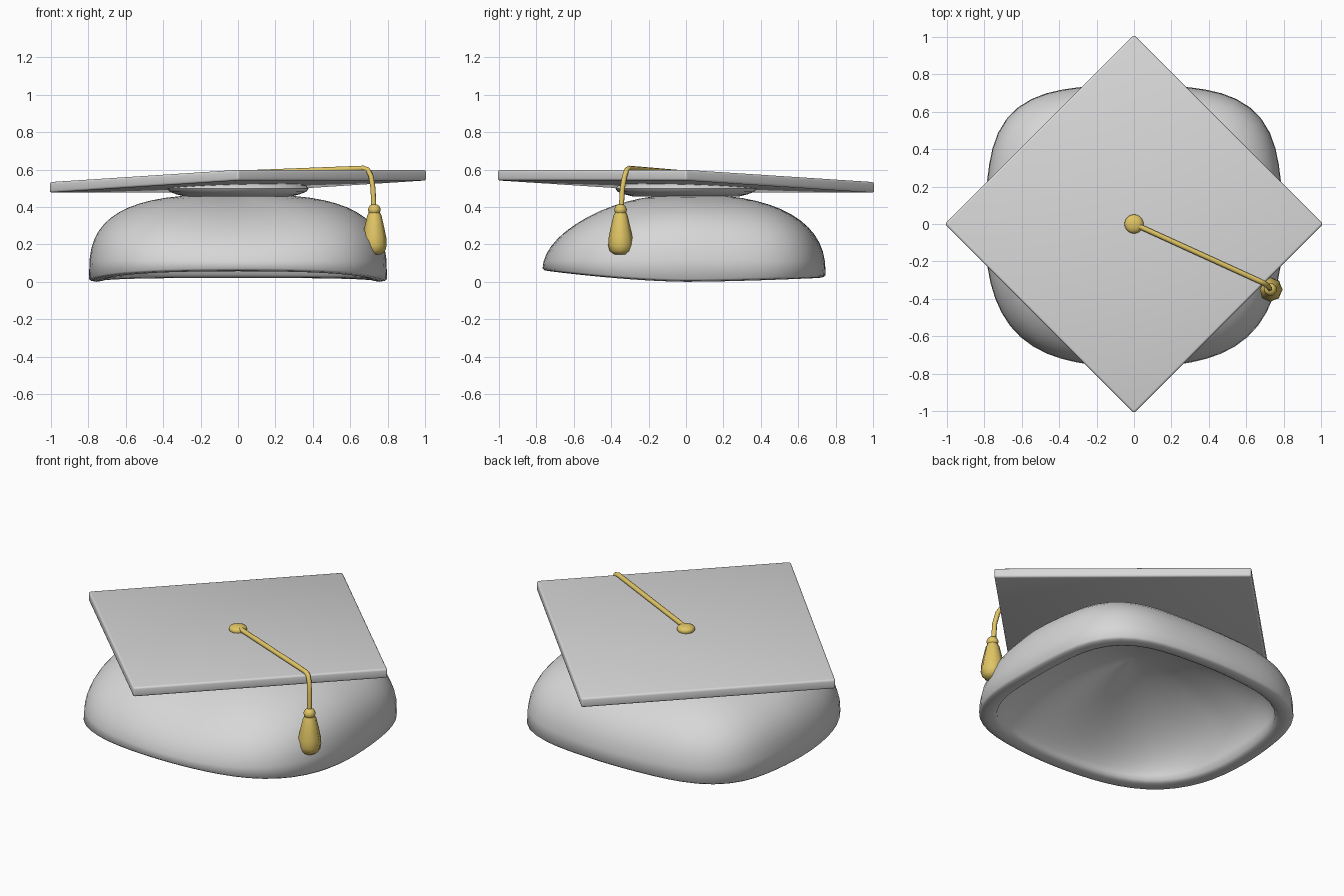
import bpy, bmesh, math
from mathutils import Matrix, Vector

cube = bpy.data.objects.get("Cube")
if cube:
    bpy.data.objects.remove(cube, do_unlink=True)


def material(name, rgb):
    mat = bpy.data.materials.new(name)
    mat.use_nodes = True
    mat.diffuse_color = (*rgb, 1)
    mat.node_tree.nodes["Principled BSDF"].inputs["Base Color"].default_value = (*rgb, 1)
    return mat


grey = material("light grey cloth", (0.68, 0.68, 0.68))
gold = material("gold thread", (0.75, 0.56, 0.13))


def finish(obj, angle=40):
    bpy.ops.object.select_all(action="DESELECT")
    obj.select_set(True)
    bpy.context.view_layer.objects.active = obj
    bpy.ops.object.shade_smooth_by_angle(angle=math.radians(angle))
    return obj


def add_mesh(name, bm, mat, angle=40):
    bmesh.ops.recalc_face_normals(bm, faces=bm.faces)
    mesh = bpy.data.meshes.new(name)
    bm.to_mesh(mesh)
    bm.free()
    mesh.materials.append(mat)
    obj = bpy.data.objects.new(name, mesh)
    bpy.context.collection.objects.link(obj)
    return finish(obj, angle)


def loft(name, rings, mat, angle=40):
    """Skin closed rings of points and cap both ends."""
    bm = bmesh.new()
    loops = [[bm.verts.new(p) for p in ring] for ring in rings]
    count = len(loops[0])
    for low, high in zip(loops, loops[1:]):
        for i in range(count):
            j = (i + 1) % count
            bm.faces.new((low[i], low[j], high[j], high[i]))
    bm.faces.new(loops[0])
    bm.faces.new(loops[-1])
    return add_mesh(name, bm, mat, angle)


def revolve(name, profile, mat, centre=(0, 0, 0), sides=32, flute=1.0, angle=60):
    """Turn (radius, z) points about an upright axis; flute pulls in every other side."""
    rings = []
    for radius, z in profile:
        ring = []
        for i in range(sides):
            a = math.tau * i / sides
            r = radius * (flute if i % 2 else 1)
            ring.append(Vector(centre) + Vector((r * math.cos(a), r * math.sin(a), z)))
        rings.append(ring)
    return loft(name, rings, mat, angle)


# Cap: hollow rounded-square dome, steeper at the sides than at the front
SIDES, STEPS, TOP = 64, 14, 0.467


def cap_point(a, t, scale, top, drop, fullness):
    c, s = math.cos(a), math.sin(a)
    if s < 0:
        depth, corner, slope, lift = 0.755, 2.9, 1.85, 0.055
    else:
        depth, corner, slope, lift = 0.735, 3.5, 2.45, 0.02
    corner = 3.2 + (corner - 3.2) * min(1, 2 * abs(s))
    reach = (abs(c / 0.785) ** corner + abs(s / depth) ** corner) ** (-1 / corner)
    reach += 0.012 * (abs(s) ** 20 + abs(c) ** 20)
    power = (3.0 + (slope - 3.0) * abs(s) ** 1.4) * fullness
    rim = 0.015 + lift * abs(reach * s / depth) ** 1.6 - drop
    r = reach * scale * math.cos(t) ** (2 / power)
    z = rim + (top - rim) * math.sin(t) ** (2 / power)
    return (r * c, r * s, z)


def cap_ring(step, scale, top=TOP, drop=0.0, fullness=1.0):
    t = math.radians(89.7) * step / STEPS
    return [cap_point(math.tau * i / SIDES, t, scale, top, drop, fullness)
            for i in range(SIDES)]


outer = [cap_ring(k, 1.0) for k in range(STEPS, -1, -1)]
lip = [cap_ring(0, scale, drop=drop)
       for scale, drop in ((0.985, 0.01), (0.95, 0.015), (0.91, 0.01))]
inner = [cap_ring(k, 0.885, TOP - 0.06, 0.0, 0.72) for k in range(STEPS + 1)]
loft("cap", outer + lip + inner, grey, 60)

# Padded disc between the cap and the board
revolve("board_support", [(0.28, 0.455), (0.33, 0.468), (0.365, 0.481), (0.378, 0.498),
                          (0.365, 0.515), (0.33, 0.525)], grey, sides=48)

# Square board, turned to a diamond and tilted towards the back left
TILT, BOARD_TOP, THICK = 0.0325, 0.566, 0.057
bm = bmesh.new()
bmesh.ops.create_cube(bm, size=1)
side = math.sqrt(2) + 0.016
bm.transform(Matrix.Rotation(math.pi / 4, 4, "Z") @ Matrix.Diagonal((side, side, THICK, 1)))
bmesh.ops.bevel(bm, geom=bm.edges[:], offset=0.012, segments=3, profile=0.5, affect="EDGES")
for v in bm.verts:
    v.co.z += BOARD_TOP - THICK / 2 + TILT * (v.co.x - v.co.y)
add_mesh("board", bm, grey)

# Button in the middle of the board
revolve("button", [(0.045, 0.56), (0.051, 0.574), (0.047, 0.586), (0.03, 0.595),
                   (0.01, 0.598)], gold, sides=20)

# Cord running over the board edge and down to the tassel
curve = bpy.data.curves.new("cord", "CURVE")
curve.dimensions = "3D"
curve.bevel_depth = 0.014
curve.bevel_resolution = 2
curve.use_fill_caps = True
path = [(0, 0, 0.581), (0.67, -0.305, 0.607), (0.695, -0.317, 0.598), (0.711, -0.328, 0.565),
        (0.722, -0.34, 0.5), (0.726, -0.346, 0.39)]
spline = curve.splines.new("POLY")
spline.points.add(len(path) - 1)
for point, co in zip(spline.points, path):
    point.co = (*co, 1)
curve.materials.append(gold)
cord = bpy.data.objects.new("cord", curve)
bpy.context.collection.objects.link(cord)
bpy.context.view_layer.objects.active = cord
bpy.ops.object.select_all(action="DESELECT")
cord.select_set(True)
bpy.ops.object.convert(target="MESH")
finish(bpy.context.object, 50)

# Knot and fluted tassel
hang = (0.729, -0.35, 0)
revolve("tassel_knot", [(0.012, 0.414), (0.026, 0.406), (0.034, 0.388), (0.03, 0.37),
                        (0.02, 0.36)], gold, hang, 16)
revolve("tassel", [(0.028, 0.374), (0.038, 0.355), (0.053, 0.29), (0.064, 0.235), (0.066, 0.195),
                   (0.058, 0.165), (0.035, 0.146)], gold, hang, 16, 0.9)
